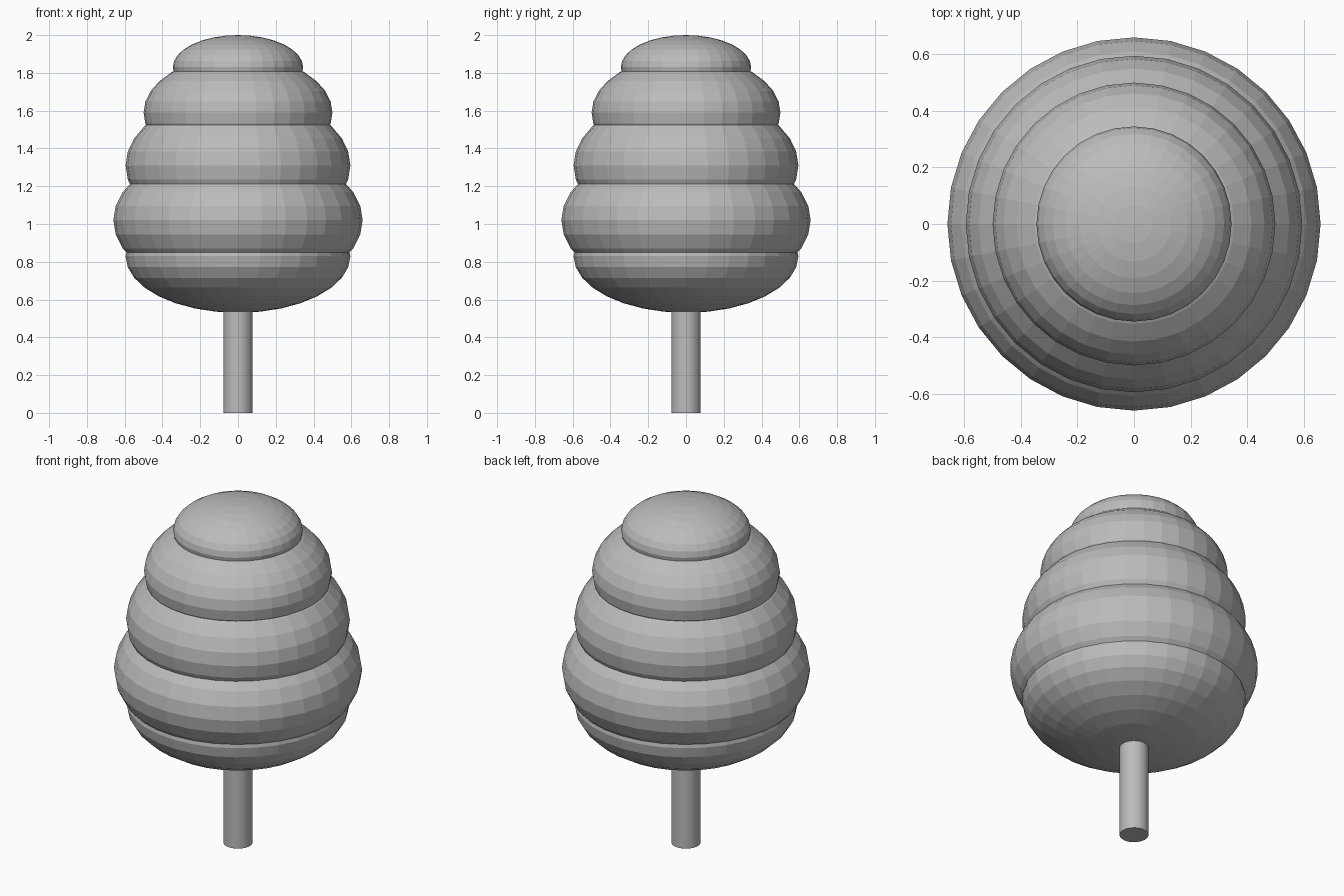
import bpy

# Remove the default object
cube = bpy.data.objects.get("Cube")
if cube:
    bpy.data.objects.remove(cube, do_unlink=True)

# One plain grey for the whole tree
grey = bpy.data.materials.new("plain_grey")
grey.use_nodes = True
colour = (0.5, 0.5, 0.5, 1)
grey.diffuse_color = colour
grey.node_tree.nodes["Principled BSDF"].inputs["Base Color"].default_value = colour


def finish(name):
    obj = bpy.context.object
    obj.name = name
    obj.data.materials.append(grey)
    return obj


def foliage(name, radius, half_height, centre):
    """Flat-faced squashed ball of leaves."""
    bpy.ops.mesh.primitive_uv_sphere_add(segments=32, ring_count=16, radius=1,
                                         location=(0, 0, centre))
    obj = finish(name)
    obj.scale = (radius, radius, half_height)
    bpy.ops.object.transform_apply(location=False, rotation=False, scale=True)


# Trunk, reaching a little into the foliage
trunk_height = 0.7
bpy.ops.mesh.primitive_cylinder_add(vertices=32, radius=0.077, depth=trunk_height,
                                    location=(0, 0, trunk_height / 2))
finish("trunk")

# Stacked foliage tiers, bottom to top
foliage("foliage_base", 0.595, 0.30, 0.83)
foliage("foliage_lower", 0.66, 0.39, 1.02)
foliage("foliage_middle", 0.595, 0.375, 1.31)
foliage("foliage_upper", 0.50, 0.30, 1.59)
foliage("foliage_crown", 0.345, 0.17, 1.83)
